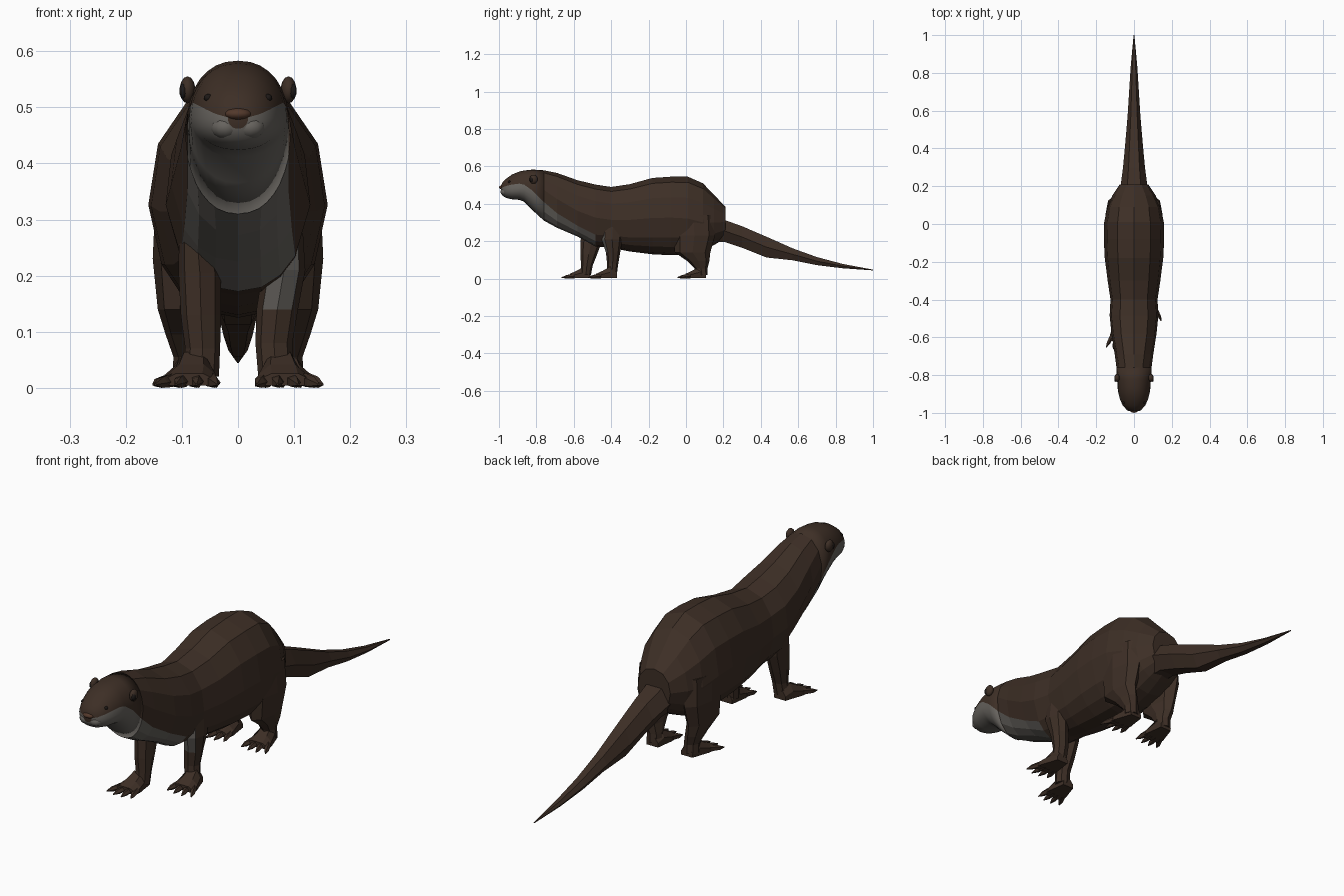
import bpy, bmesh, math
from mathutils import Vector

if "Cube" in bpy.data.objects:
    bpy.data.objects.remove(bpy.data.objects["Cube"])


def material(name, rgb):
    m = bpy.data.materials.new(name)
    m.diffuse_color = (*rgb, 1)
    m.use_nodes = True
    m.node_tree.nodes["Principled BSDF"].inputs["Base Color"].default_value = m.diffuse_color
    return m


FUR = material("brown fur", (0.047, 0.028, 0.019))
BIB = material("pale grey fur", (0.135, 0.125, 0.112))
NOSE = material("reddish nose", (0.085, 0.04, 0.024))
DARK = material("dark eye", (0.012, 0.009, 0.008))


def loft(name, rings, mats=(FUR,), rule=None, smooth=False):
    """Skin a list of equal-sized point rings and cap both ends."""
    bm = bmesh.new()
    vs = [[bm.verts.new(p) for p in r] for r in rings]
    n = len(vs[0])
    for a, (r, s) in enumerate(zip(vs, vs[1:])):
        for i in range(n):
            f = bm.faces.new((r[i], r[(i + 1) % n], s[(i + 1) % n], s[i]))
            f.material_index = rule(a, i) if rule else 0
    bm.faces.new(vs[0])
    bm.faces.new(vs[-1][::-1])
    bmesh.ops.recalc_face_normals(bm, faces=bm.faces)
    return finish(name, bm, mats, smooth)


def finish(name, bm, mats, smooth):
    me = bpy.data.meshes.new(name)
    bm.to_mesh(me)
    bm.free()
    for m in mats:
        me.materials.append(m)
    me.polygons.foreach_set("use_smooth", [smooth] * len(me.polygons))
    ob = bpy.data.objects.new(name, me)
    bpy.context.collection.objects.link(ob)
    return ob


def blob(name, centre, radii, mat, seg=12):
    bm = bmesh.new()
    bmesh.ops.create_uvsphere(bm, u_segments=seg, v_segments=seg // 2 + 1, radius=1)
    bmesh.ops.scale(bm, vec=radii, verts=bm.verts)
    bmesh.ops.translate(bm, vec=centre, verts=bm.verts)
    return finish(name, bm, (mat,), True)


def trunk_ring(sec, low, high):
    """Upright oval whose points meet the edge of the pale bib exactly."""
    y, bottom, top, mid, w, edge = sec

    def angle(z):
        return math.acos((mid - z) / ((mid - bottom) if z < mid else (top - mid)))

    tb = angle(edge)
    ts = [tb * i / low for i in range(low)]
    ts += [tb + (math.pi - tb) * i / high for i in range(high + 1)]
    half = []
    for t in ts:
        h = (mid - bottom) if t < math.pi / 2 else (top - mid)
        half.append((w * max(math.sin(t), 0) ** 0.9, y, mid - h * math.cos(t)))
    return half + [(-x, yy, z) for x, yy, z in half[-2:0:-1]]


def trunk(name, secs, low, high, bib_rings, smooth):
    n = 2 * (low + high)
    loft(name, [trunk_ring(s, low, high) for s in secs], (FUR, BIB),
         lambda a, i: int(a < bib_rings and (i < low or i >= n - low)), smooth)


# Sections: y, bottom, top, widest height, half width, bib edge height
neck = (-0.76, 0.31, 0.579, 0.455, 0.094, 0.41)
head = [(-0.99, 0.462, 0.497, 0.48, 0.018, 0.482),
        (-0.98, 0.442, 0.517, 0.475, 0.041, 0.488),
        (-0.96, 0.431, 0.535, 0.475, 0.06, 0.496),
        (-0.93, 0.424, 0.557, 0.475, 0.074, 0.503),
        (-0.89, 0.421, 0.573, 0.48, 0.084, 0.508),
        (-0.865, 0.411, 0.578, 0.48, 0.087, 0.502),
        (-0.82, 0.365, 0.583, 0.48, 0.09, 0.47), neck]
body = [neck,
        (-0.69, 0.272, 0.565, 0.425, 0.102, 0.35),
        (-0.58, 0.225, 0.526, 0.38, 0.12, 0.283),
        (-0.485, 0.172, 0.503, 0.35, 0.13, 0.235),
        (-0.40, 0.165, 0.49, 0.33, 0.125, 0.23),
        (-0.30, 0.145, 0.505, 0.33, 0.14, 0.22),
        (-0.18, 0.13, 0.538, 0.335, 0.155, 0.22),
        (-0.08, 0.125, 0.545, 0.335, 0.16, 0.22),
        (0.01, 0.13, 0.545, 0.33, 0.158, 0.22),
        (0.09, 0.15, 0.51, 0.31, 0.142, 0.22),
        (0.15, 0.18, 0.448, 0.30, 0.115, 0.24),
        (0.21, 0.215, 0.385, 0.30, 0.075, 0.26)]
trunk("head", head, 7, 8, 99, True)
trunk("body", body, 3, 4, 3, False)

# Tail: y, bottom, top, half width
tail = [(0.12, 0.20, 0.33, 0.07), (0.21, 0.195, 0.312, 0.07), (0.30, 0.165, 0.28, 0.058),
        (0.43, 0.113, 0.224, 0.046), (0.57, 0.098, 0.162, 0.034), (0.70, 0.072, 0.115, 0.026),
        (0.84, 0.055, 0.078, 0.017), (1.0, 0.044, 0.048, 0.002)]
loft("tail", [[(w * math.cos(k * math.pi / 3), y,
                (b + t) / 2 + (t - b) / 2 * math.sin(k * math.pi / 3) / 0.866)
               for k in range(6)] for y, b, t, w in tail])


def limb(name, path, side, shift=0, mats=(FUR,), rule=None):
    """Leg from flat rings: x, y, z, half width, half depth."""
    n = 8
    rings = [[(side * (x + rx * math.cos(2 * math.pi * k / n)),
               y + shift + ry * math.sin(2 * math.pi * k / n), z) for k in range(n)]
             for x, y, z, rx, ry in path]
    loft(name, rings, mats, rule)


def paw(name, side, x, y):
    """Wedge-shaped palm with four fanned toes and pointed claws."""
    secs = [(0.025, 0.026, 0.035), (-0.01, 0.034, 0.06), (-0.05, 0.044, 0.038),
            (-0.085, 0.046, 0.022)]
    loft(name + "_palm", [[(side * (x + 0.1 * -dy + a * w), y + dy, 0.004 + b * h)
                           for a, b in ((-1, 0), (1, 0), (1, 0.5), (0.5, 1), (-0.5, 1), (-1, 0.5))]
                          for dy, w, h in secs])
    for i in range(4):
        u = (i - 1.5) / 1.5
        start = Vector((side * (x + 0.006 + 0.035 * u), y - 0.06, 0.014))
        reach = Vector((side * (0.008 + 0.02 * u), -0.075 + 0.016 * abs(u), -0.008))
        rings = []
        for t, r in ((0, 0.013), (0.6, 0.011), (1, 0.002)):
            c = start + reach * t
            rings.append([(c.x + r * math.cos(k * math.pi / 2.5), c.y,
                           max(0, c.z + r * math.sin(k * math.pi / 2.5))) for k in range(5)])
        loft(f"{name}_toe_{i + 1}", rings)


fore = [(0.085, -0.39, 0.29, 0.03, 0.06), (0.082, -0.395, 0.21, 0.038, 0.056),
        (0.07, -0.39, 0.14, 0.037, 0.038), (0.064, -0.392, 0.08, 0.033, 0.03),
        (0.068, -0.397, 0.02, 0.032, 0.027)]
fore_left = [(0.075, -0.495, 0.29, 0.03, 0.06), (0.068, -0.505, 0.205, 0.038, 0.058),
             (0.066, -0.52, 0.13, 0.036, 0.045), (0.063, -0.53, 0.07, 0.031, 0.031),
             (0.066, -0.535, 0.02, 0.032, 0.027)]
hind = [(0.095, 0.04, 0.34, 0.052, 0.11), (0.102, 0.045, 0.23, 0.05, 0.11),
        (0.103, 0.035, 0.14, 0.04, 0.095), (0.095, 0.065, 0.095, 0.034, 0.06),
        (0.085, 0.08, 0.055, 0.03, 0.035), (0.085, 0.085, 0.018, 0.032, 0.03)]

# Legs: the left foreleg steps forward, the right one has a pale front patch
limb("front_leg_right", fore, 1, 0, (FUR, BIB), lambda a, i: int(a < 2 and i in (5, 6)))
limb("front_leg_left", fore_left, -1)
paw("front_paw_right", 1, 0.075, -0.395)
paw("front_paw_left", -1, 0.078, -0.535)
for s, label in ((1, "right"), (-1, "left")):
    limb("hind_leg_" + label, hind, s)
    paw("hind_paw_" + label, s, 0.082, 0.083)
    # Face details
    blob("ear_" + label, (s * 0.09, -0.815, 0.531), (0.014, 0.022, 0.024), FUR)
    blob("inner_ear_" + label, (s * 0.097, -0.825, 0.529), (0.008, 0.012, 0.014), DARK, 8)
    blob("eye_" + label, (s * 0.053, -0.944, 0.517), (0.008, 0.008, 0.007), DARK, 8)
    blob("muzzle_" + label, (s * 0.022, -0.965, 0.464), (0.027, 0.027, 0.021), BIB)
blob("nose", (0, -0.982, 0.488), (0.025, 0.018, 0.011), NOSE)
